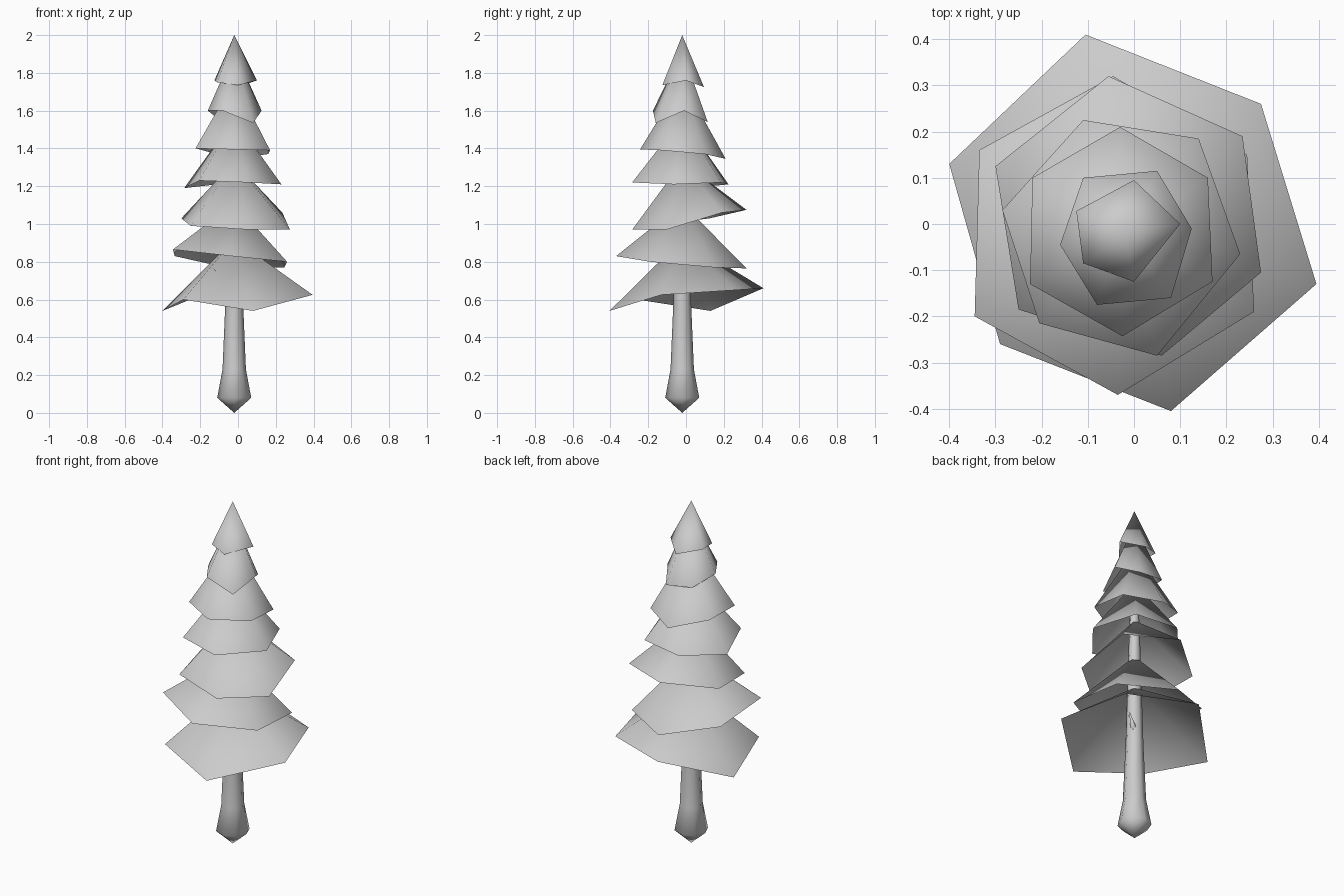
import bpy
import math
from mathutils import Vector

cube = bpy.data.objects.get("Cube")
if cube:
    bpy.data.objects.remove(cube, do_unlink=True)

grey = bpy.data.materials.new("plain grey")
grey.use_nodes = True
colour = (0.6, 0.6, 0.6, 1)
grey.diffuse_color = colour
grey.node_tree.nodes["Principled BSDF"].inputs["Base Color"].default_value = colour

AXIS = -0.02  # the trunk stands slightly off centre in x and y


def add_mesh(name, verts, faces):
    mesh = bpy.data.meshes.new(name)
    mesh.from_pydata(verts, [], faces)
    mesh.materials.append(grey)
    for face in mesh.polygons:
        face.use_smooth = True
    obj = bpy.data.objects.new(name, mesh)
    bpy.context.collection.objects.link(obj)
    return obj


def open_cone(name, rim, apex):
    """Hollow skirt: an uneven rim joined to one apex."""
    n = len(rim)
    faces = [((i + 1) % n, i, n) for i in range(n)]
    return add_mesh(name, rim + [apex], faces)


# Foliage tiers, bottom to top: apex height, then rim corners clockwise
tiers = [
    (0.92, [(-.105, .41, .66), (.275, .26, .65), (.395, -.13, .625),
            (.08, -.405, .54), (-.29, -.26, .6), (-.4, .13, .54)]),
    (1.11, [(-.045, .32, .765), (.245, .15, .77), (.26, -.19, .8),
            (-.035, -.37, .83), (-.345, -.2, .865), (-.335, .16, .83)]),
    (1.33, [(-.055, .32, 1.075), (.235, .19, 1.06), (.275, -.105, .97),
            (.06, -.285, .97), (-.25, -.185, .99), (-.3, .125, 1.03)]),
    (1.56, [(-.11, .225, 1.21), (.14, .185, 1.22), (.23, -.065, 1.21),
            (.05, -.285, 1.22), (-.205, -.215, 1.23), (-.285, .03, 1.19)]),
    (1.76, [(-.03, .21, 1.345), (.16, .1, 1.37), (.17, -.125, 1.39),
            (-.025, -.243, 1.395), (-.225, -.13, 1.4), (-.22, .1, 1.4)]),
    (1.92, [(-.11, .1, 1.56), (.05, .115, 1.54), (.125, -.01, 1.6),
            (.08, -.16, 1.535), (-.08, -.175, 1.6), (-.16, -.045, 1.6)]),
    (2.0, [(0, .095, 1.725), (.1, 0, 1.76), (0, -.125, 1.735),
           (-.11, -.085, 1.75), (-.125, .028, 1.76)]),
]
for number, (top, rim) in enumerate(tiers, 1):
    open_cone(f"foliage_tier_{number}", rim, (AXIS, AXIS, top))

# Trunk: a tapered profile of (radius, height) with a pointed foot
SIDES = 8
profile = [(.09, .08), (.062, .23), (.048, .56), (.03, 1.2), (.015, 1.65)]
verts = [(AXIS + r * math.cos(math.tau * i / SIDES),
          AXIS + r * math.sin(math.tau * i / SIDES), z)
         for r, z in profile for i in range(SIDES)]
faces = [(k * SIDES + i, k * SIDES + (i + 1) % SIDES,
          (k + 1) * SIDES + (i + 1) % SIDES, (k + 1) * SIDES + i)
         for k in range(len(profile) - 1) for i in range(SIDES)]
foot = len(verts)
verts += [(AXIS, AXIS, 0), (AXIS, AXIS, 1.75)]
last = foot - SIDES
for i in range(SIDES):
    j = (i + 1) % SIDES
    faces += [(j, i, foot), (last + i, last + j, foot + 1)]
add_mesh("trunk", verts, faces)

# Small twigs hidden under the lowest tier
for name, tip in (("twig_left", (.1, .08, .69)), ("twig_right", (-.13, -.17, .765))):
    root = Vector((AXIS, AXIS, .65))
    end = Vector(tip)
    side = (end - root).cross(Vector((0, 0, 1))).normalized() * .02
    open_cone(name, [root + side, root - side, root - Vector((0, 0, .035))], end)
